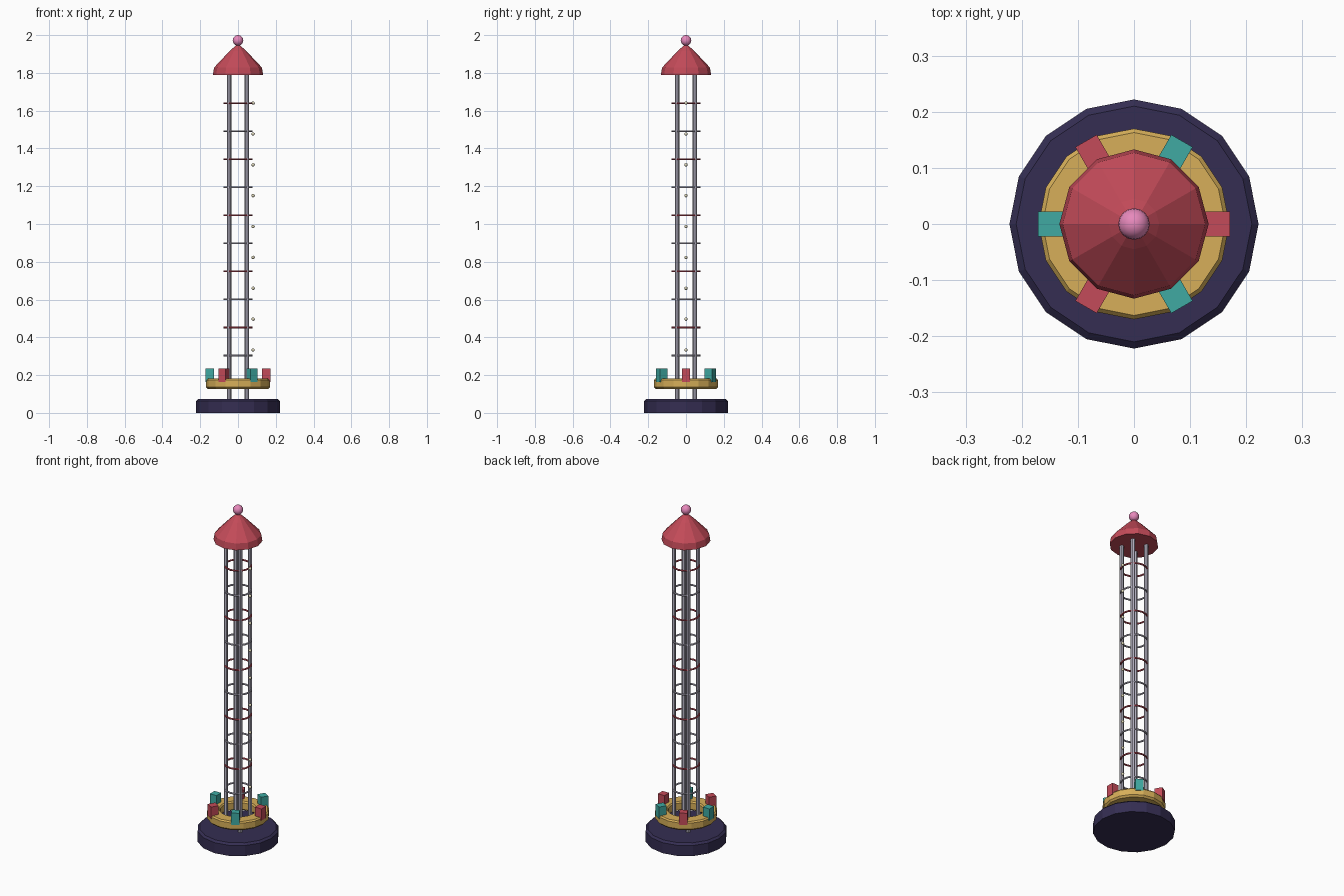
import bpy, bmesh
from math import sin, cos, pi, radians

if "Cube" in bpy.data.objects:
    bpy.data.objects.remove(bpy.data.objects["Cube"])


def material(name, rgb):
    m = bpy.data.materials.new(name)
    m.diffuse_color = (*rgb, 1)
    m.use_nodes = True
    m.node_tree.nodes["Principled BSDF"].inputs["Base Color"].default_value = m.diffuse_color
    return m


NAVY = material("navy", (0.035, 0.027, 0.085))
GOLD = material("gold", (0.68, 0.43, 0.10))
RED = material("red", (0.55, 0.07, 0.10))
TEAL = material("teal", (0.05, 0.40, 0.36))
STEEL = material("steel", (0.50, 0.48, 0.58))
CREAM = material("cream", (0.75, 0.70, 0.50))
PINK = material("pink", (0.80, 0.25, 0.50))


def finish(obj, name, mat, smooth=False):
    obj.name = name
    obj.data.materials.append(mat)
    for p in obj.data.polygons:
        p.use_smooth = smooth
    return obj


def lathe(name, profile, sides, mat, closed=False):
    """Spin (radius, z) points round z; open profiles get end caps."""
    bm = bmesh.new()
    rings = []
    for r, z in profile:
        rings.append([bm.verts.new((r * cos(2 * pi * i / sides), r * sin(2 * pi * i / sides), z))
                      for i in range(sides)])
    pairs = list(zip(rings, rings[1:]))
    if closed:
        pairs.append((rings[-1], rings[0]))
    else:
        bm.faces.new(rings[0])
        bm.faces.new(rings[-1])
    for a, b in pairs:
        for i in range(sides):
            j = (i + 1) % sides
            bm.faces.new((a[i], a[j], b[j], b[i]))
    bmesh.ops.recalc_face_normals(bm, faces=bm.faces)
    mesh = bpy.data.meshes.new(name)
    bm.to_mesh(mesh)
    bm.free()
    obj = bpy.data.objects.new(name, mesh)
    bpy.context.collection.objects.link(obj)
    return finish(obj, name, mat)


def ball(name, radius, loc, mat, segs, rings):
    bpy.ops.mesh.primitive_uv_sphere_add(segments=segs, ring_count=rings, radius=radius, location=loc)
    return finish(bpy.context.object, name, mat, True)


# Base plinth
lathe("base", [(0.222, 0), (0.222, 0.063), (0.21, 0.074)], 16, NAVY)

# Ride carriage ring around the tower
lathe("carriage_ring", [(0.16, 0.127), (0.17, 0.137), (0.17, 0.173), (0.163, 0.181),
                        (0.105, 0.181), (0.098, 0.173), (0.098, 0.137), (0.105, 0.127)],
      16, GOLD, closed=True)

# Seats
for i in range(6):
    a = radians(60 * i)
    bpy.ops.mesh.primitive_cube_add(size=1, location=(0.149 * cos(a), 0.149 * sin(a), 0.199),
                                    rotation=(0, 0, a))
    seat = bpy.context.object
    seat.scale = (0.044, 0.044, 0.07)
    finish(seat, f"seat_{i + 1}", TEAL if i % 2 else RED)

# Tower posts
for i in range(4):
    x, y = 0.047 * (1 if i % 2 else -1), 0.047 * (1 if i // 2 else -1)
    bpy.ops.mesh.primitive_cylinder_add(vertices=8, radius=0.012, depth=1.73, location=(x, y, 0.93))
    finish(bpy.context.object, f"tower_post_{i + 1}", STEEL)

# Brace hoops
for i in range(10):
    bpy.ops.mesh.primitive_torus_add(major_radius=0.073, minor_radius=0.005, major_segments=16,
                                     minor_segments=6, location=(0, 0, 0.304 + 0.1484 * i))
    finish(bpy.context.object, f"brace_hoop_{i + 1}", RED if i % 2 else STEEL)

# String of light bulbs
for i in range(9):
    ball(f"bulb_{i + 1}", 0.009, (0.08, 0, 0.333 + 0.1634 * i), CREAM, 8, 6)

# Roof cap and finial
lathe("roof", [(0.133, 1.79), (0.127, 1.828), (0.045, 1.915), (0.012, 1.945)], 12, RED)
ball("finial", 0.028, (0, 0, 1.972), PINK, 16, 10)
